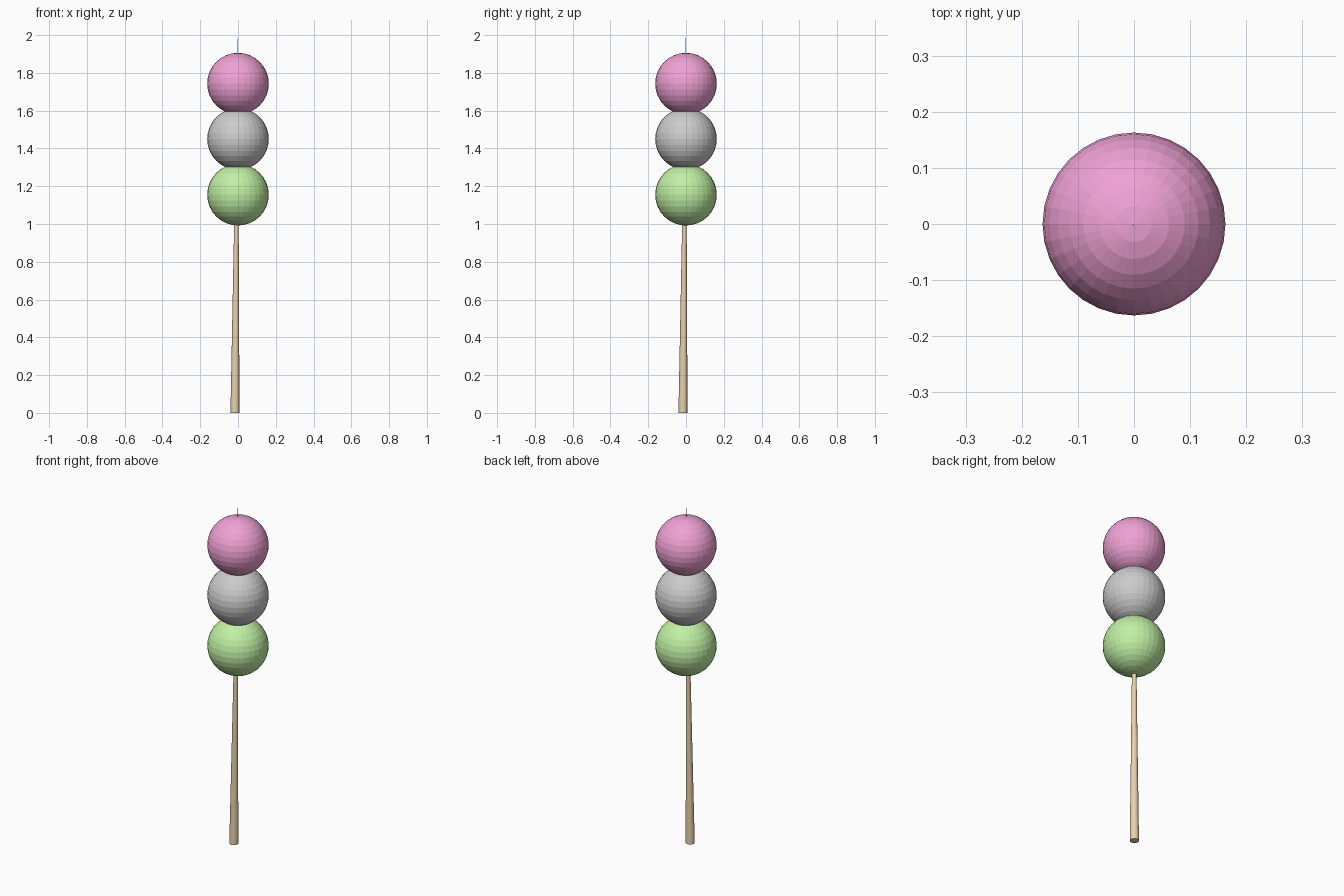
import bpy
from mathutils import Vector

if "Cube" in bpy.data.objects:
    bpy.data.objects.remove(bpy.data.objects["Cube"])


def paint(obj, name, rgb):
    mat = bpy.data.materials.new(name)
    mat.diffuse_color = (*rgb, 1.0)
    mat.use_nodes = True
    mat.node_tree.nodes["Principled BSDF"].inputs["Base Color"].default_value = mat.diffuse_color
    obj.data.materials.append(mat)


# Three round dumplings, bottom to top
dumplings = [
    ("green_dumpling", 1.155, (0.53, 0.87, 0.37)),
    ("white_dumpling", 1.45, None),
    ("pink_dumpling", 1.743, (0.87, 0.36, 0.66)),
]
for name, z, rgb in dumplings:
    bpy.ops.mesh.primitive_uv_sphere_add(segments=32, ring_count=16,
                                         radius=0.163, location=(0, 0, z))
    ball = bpy.context.object
    ball.name = name
    if rgb:
        paint(ball, name + "_colour", rgb)

# Slightly leaning skewer, tapering to a point above the top dumpling
base = Vector((-0.016, -0.016, 0.0003))
tip = Vector((-0.001, -0.001, 2.0))
axis = tip - base
bpy.ops.mesh.primitive_cone_add(vertices=32, radius1=0.024, radius2=0,
                                depth=axis.length, location=(base + tip) / 2)
skewer = bpy.context.object
skewer.name = "skewer"
skewer.rotation_euler = axis.to_track_quat('Z', 'Y').to_euler()
paint(skewer, "wood", (0.82, 0.64, 0.42))
